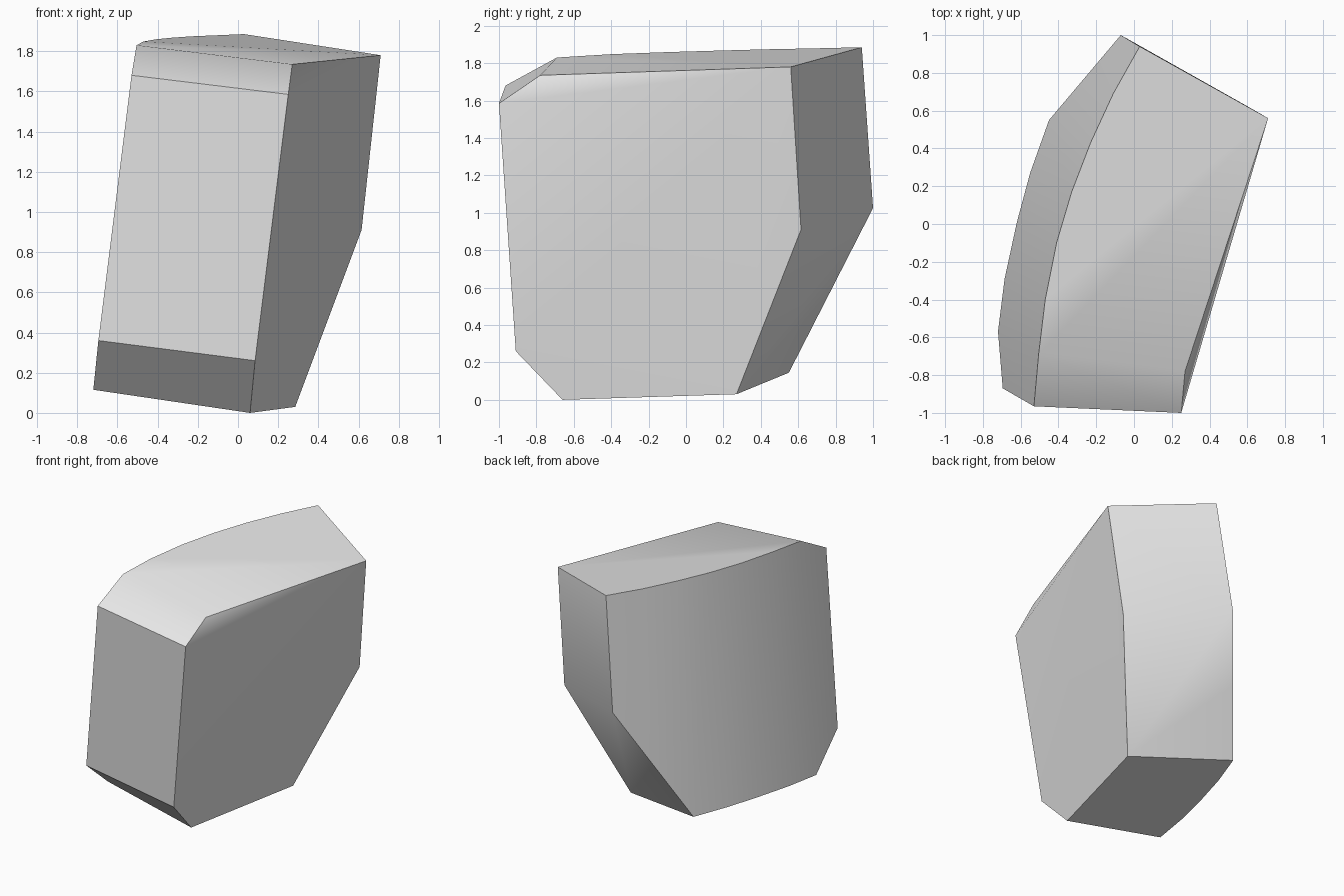
import bpy
import bmesh
import math
from mathutils import Vector

# Remove the default object
default_object = bpy.data.objects.get("Cube")
if default_object:
    bpy.data.objects.remove(default_object, do_unlink=True)

# Single plain grey material
grey = bpy.data.materials.new("plain grey")
grey.use_nodes = True
grey.diffuse_color = (0.8, 0.8, 0.8, 1)
grey.node_tree.nodes["Principled BSDF"].inputs["Base Color"].default_value = grey.diffuse_color

bm = bmesh.new()


def add_points(points):
    return [bm.verts.new(point) for point in points]


def add_face(*corners):
    return bm.faces.new(corners)


# Corners of the flat side, from the top front round to the lower front
front_top, top_front, top_back, back_mid, base_back, base_front, front_low = add_points([
    (0.25, -1.0, 1.585), (0.27, -0.78, 1.735), (0.71, 0.56, 1.78), (0.615, 0.615, 0.91),
    (0.285, 0.27, 0.03), (0.06, -0.66, 0.0), (0.085, -0.91, 0.26)])

# Upper edge of the curved side, front to back
upper = add_points([
    (-0.53, -0.965, 1.68), (-0.505, -0.69, 1.83), (-0.47, -0.4, 1.848), (-0.41, -0.1, 1.859),
    (-0.33, 0.17, 1.867), (-0.23, 0.43, 1.874), (-0.11, 0.69, 1.879), (0.03, 0.94, 1.885)])

# Lower edge of the curved side, front to back, with the rear slope split in half
slope_low = Vector((-0.45, 0.55, 0.145))
slope_high = Vector((-0.07, 1.0, 1.025))
lower = add_points([
    (-0.695, -0.87, 0.36), (-0.72, -0.57, 0.115), (-0.685, -0.29, 0.127), (-0.62, 0.01, 0.136),
    (-0.55, 0.27, 0.142), slope_low, slope_low.lerp(slope_high, 0.5), slope_high])

# Curved side: ruled strips between the two edges
for i in range(len(upper) - 1):
    add_face(upper[i], upper[i + 1], lower[i + 1], lower[i])

# Flat side, with the thin sliver under the top edge
add_face(front_top, top_back, back_mid, base_back, base_front, front_low)
add_face(front_top, top_front, top_back)

# Front, its upper bevel and its lower bevel
add_face(front_top, front_low, lower[0], upper[0])
add_face(front_top, upper[0], upper[1], top_front)
add_face(front_low, base_front, lower[1], lower[0])

# Top and base
add_face(top_front, *upper[1:], top_back)
add_face(base_front, base_back, *reversed(lower[1:6]))

# Back and its twisted lower slope
add_face(top_back, upper[-1], lower[-1], back_mid)
add_face(back_mid, lower[-1], base_back)
add_face(base_back, lower[-1], lower[-2], lower[-3])

bmesh.ops.recalc_face_normals(bm, faces=bm.faces)
mesh = bpy.data.meshes.new("curved_block")
bm.to_mesh(mesh)
bm.free()
mesh.materials.append(grey)

# Smooth the gentle bends, keep the hard corners
block = bpy.data.objects.new("curved_block", mesh)
bpy.context.collection.objects.link(block)
bpy.ops.object.select_all(action="DESELECT")
block.select_set(True)
bpy.context.view_layer.objects.active = block
bpy.ops.object.shade_smooth_by_angle(angle=math.radians(40))
